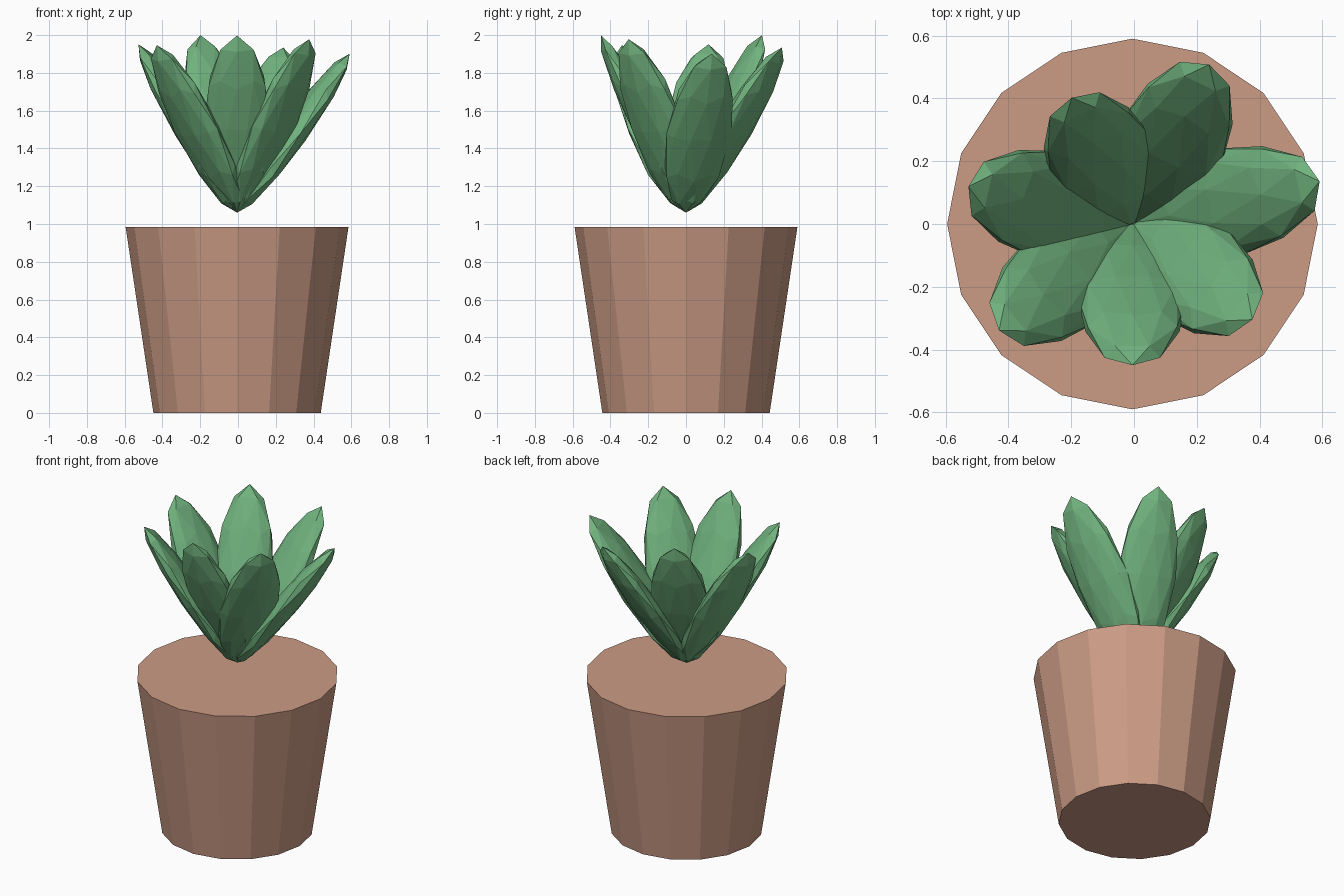
import bpy
import bmesh
from math import radians
from mathutils import Matrix

cube = bpy.data.objects.get("Cube")
if cube:
    bpy.data.objects.remove(cube, do_unlink=True)

CENTRE_X = -0.005


def make_material(name, rgb):
    mat = bpy.data.materials.new(name)
    mat.use_nodes = True
    colour = (*rgb, 1.0)
    mat.diffuse_color = colour
    mat.node_tree.nodes["Principled BSDF"].inputs["Base Color"].default_value = colour
    return mat


def add_object(name, bm, mat):
    mesh = bpy.data.meshes.new(name)
    bm.to_mesh(mesh)
    bm.free()
    mesh.materials.append(mat)
    obj = bpy.data.objects.new(name, mesh)
    bpy.context.collection.objects.link(obj)
    return obj


terracotta = make_material("terracotta", (0.60, 0.33, 0.235))
leaf_green = make_material("leaf green", (0.165, 0.45, 0.21))

# Pot: a tapered sixteen-sided drum, closed at both ends
POT_HEIGHT = 0.985
bm = bmesh.new()
bmesh.ops.create_cone(
    bm, cap_ends=True, segments=16, radius1=0.443, radius2=0.59, depth=POT_HEIGHT,
    matrix=Matrix.Translation((CENTRE_X, 0, POT_HEIGHT / 2)))
add_object("pot", bm, terracotta)

# Leaves: flattened low-poly ellipsoids fanned out from one root point
HALF_LENGTH, HALF_WIDTH, HALF_THICKNESS = 0.52, 0.176, 0.07
ROOT = Matrix.Translation((CENTRE_X, 0, 1.06))
TILTS = [25.6, 28, 36, 32.8, 25.4, 31, 31.5]  # anticlockwise from the front leaf

for i, tilt in enumerate(TILTS):
    yaw = radians(-90 + i * 360 / len(TILTS))
    placement = (ROOT
                 @ Matrix.Rotation(yaw, 4, 'Z')
                 @ Matrix.Rotation(radians(tilt), 4, 'Y')
                 @ Matrix.Translation((0, 0, HALF_LENGTH))
                 @ Matrix.Diagonal((HALF_THICKNESS, HALF_WIDTH, HALF_LENGTH, 1)))
    bm = bmesh.new()
    bmesh.ops.create_icosphere(bm, subdivisions=2, radius=1, matrix=placement)
    add_object(f"leaf_{i + 1}", bm, leaf_green)
